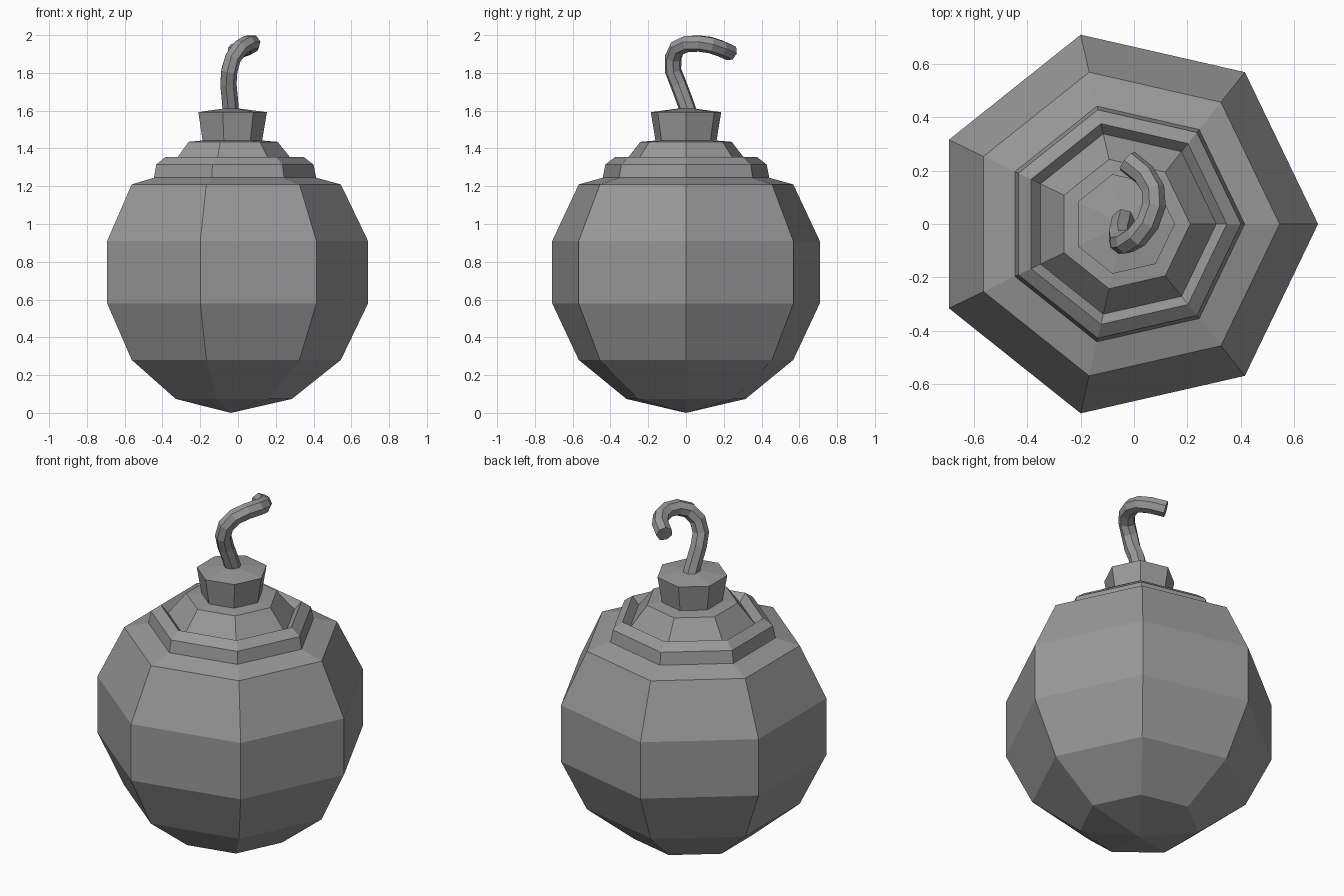
import bpy
import bmesh
from math import sin, cos, pi
from mathutils import Vector

if "Cube" in bpy.data.objects:
    bpy.data.objects.remove(bpy.data.objects["Cube"], do_unlink=True)

SIDES = 7
AXIS_X = -0.038
TURN = 2 * pi / SIDES

grey = bpy.data.materials.new("iron grey")
grey.use_nodes = True
grey.diffuse_color = (0.32, 0.32, 0.32, 1)
grey.node_tree.nodes["Principled BSDF"].inputs["Base Color"].default_value = (0.32, 0.32, 0.32, 1)


def finish(name, bm):
    bmesh.ops.recalc_face_normals(bm, faces=bm.faces)
    mesh = bpy.data.meshes.new(name)
    bm.to_mesh(mesh)
    bm.free()
    mesh.materials.append(grey)
    obj = bpy.data.objects.new(name, mesh)
    bpy.context.collection.objects.link(obj)
    return obj


def bridge(bm, a, b):
    for i in range(SIDES):
        j = (i + 1) % SIDES
        if len(a) == 1:
            bm.faces.new((a[0], b[j], b[i]))
        elif len(b) == 1:
            bm.faces.new((a[i], a[j], b[0]))
        else:
            bm.faces.new((a[i], a[j], b[j], b[i]))


def lathe(name, profile):
    """Turn (radius, height) points into a seven-sided solid; radius 0 is a tip."""
    bm = bmesh.new()
    rings = []
    for r, z in profile:
        count = SIDES if r else 1
        rings.append([bm.verts.new((AXIS_X + r * cos(i * TURN), r * sin(i * TURN), z))
                      for i in range(count)])
    for a, b in zip(rings, rings[1:]):
        bridge(bm, a, b)
    return finish(name, bm)


def tube(name, path, radius):
    """Sweep a seven-sided section along a path without twisting it."""
    bm = bmesh.new()
    pts = [Vector(p) for p in path]
    side = Vector((1, 0, 0))
    rings = []
    for k, p in enumerate(pts):
        along = (pts[min(k + 1, len(pts) - 1)] - pts[max(k - 1, 0)]).normalized()
        side = (side - along * side.dot(along)).normalized()
        other = along.cross(side)
        rings.append([bm.verts.new(p + radius * (side * cos(i * TURN) + other * sin(i * TURN)))
                      for i in range(SIDES)])
    for a, b in zip(rings, rings[1:]):
        bridge(bm, a, b)
    bm.faces.new(rings[0])
    bm.faces.new(rings[-1])
    return finish(name, bm)


# Round body: lower rows of a seven-ring sphere, then the stepped, grooved collar
R = 0.745
sphere = [(R * sin(i * pi / 7) if i else 0, R - R * cos(i * pi / 7)) for i in range(6)]
collar = [(0.452, 1.245), (0.438, 1.315), (0.385, 1.355), (0.346, 1.312),
          (0.248, 1.435), (0.165, 1.442), (0, 1.442)]
lathe("body", sphere + collar)

# Flared neck with a shallow pointed lid
lathe("neck", [(0, 1.43), (0.164, 1.43), (0.191, 1.592), (0, 1.617)])

# Curling fuse
tube("fuse", [(-0.04, 0.015, 1.59), (-0.045, -0.01, 1.66), (-0.053, -0.04, 1.74),
              (-0.048, -0.068, 1.81), (-0.028, -0.068, 1.88), (0.012, -0.045, 1.932),
              (0.052, 0.005, 1.955), (0.075, 0.07, 1.957), (0.07, 0.13, 1.948),
              (0.037, 0.185, 1.93), (-0.025, 0.235, 1.908)], 0.045)
